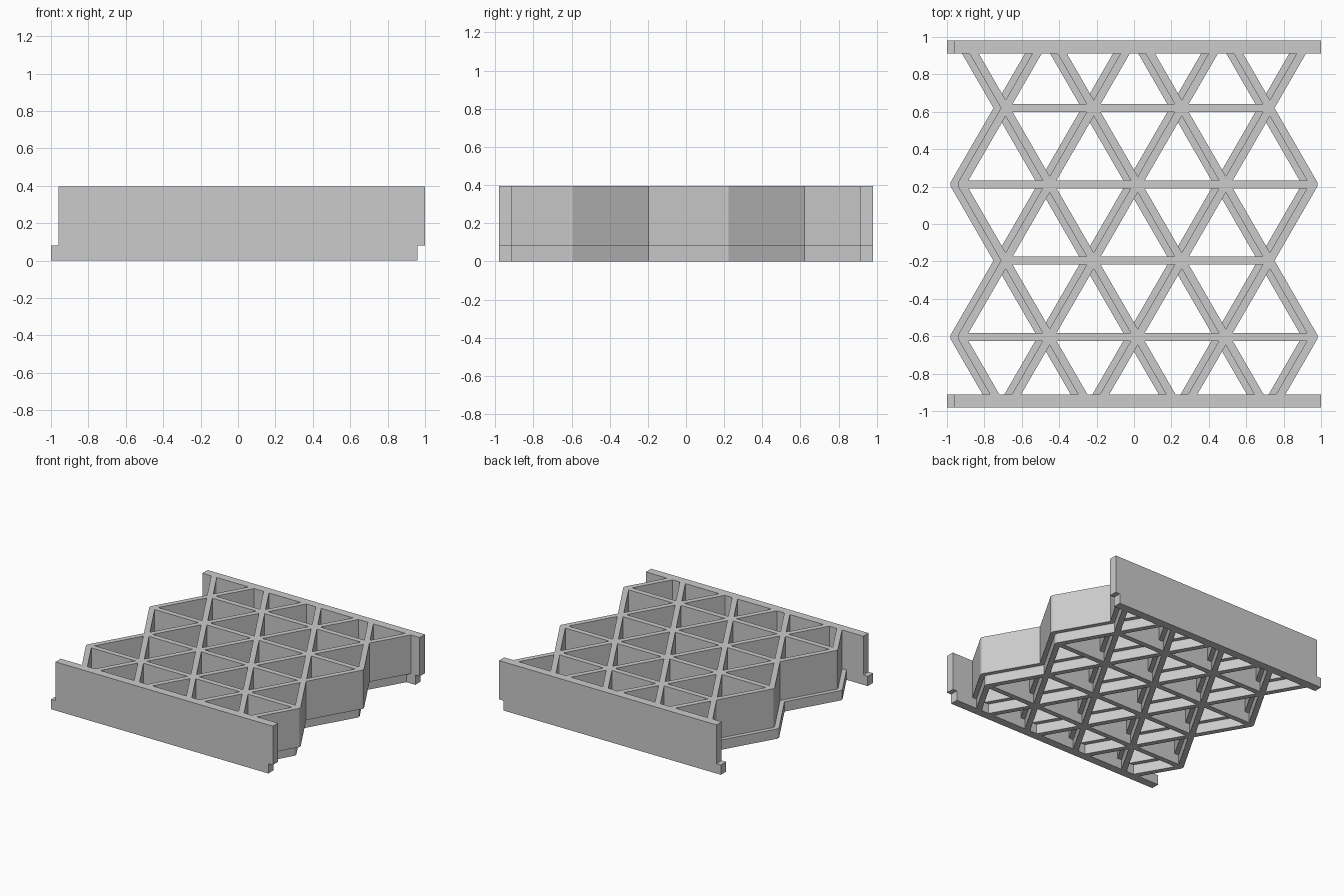
import bpy
import bmesh

if "Cube" in bpy.data.objects:
    bpy.data.objects.remove(bpy.data.objects["Cube"])

PITCH = 0.471            # node spacing along a row
ROW = 0.408              # distance between rows
HALF = 0.0215            # half the wall thickness
SLANT = HALF / 0.866     # the same, measured along x on a slanted wall
RAIL_X, RAIL_IN, RAIL_OUT = 0.98, 0.912, 0.98
STEP, TOP, SHIFT = 0.08, 0.396, 0.02

# Rows alternate between five and four nodes; the end rows lie in the rails
rows = [(1.028 - ROW * k, 5 - k % 2) for k in range(6)]

grey = bpy.data.materials.new("plain grey")
grey.use_nodes = True
grey.diffuse_color = (0.6, 0.6, 0.6, 1)
grey.node_tree.nodes["Principled BSDF"].inputs["Base Color"].default_value = (0.6, 0.6, 0.6, 1)


def clamp(y):
    return max(-RAIL_IN, min(RAIL_IN, y))


def triangle_hole(cx, base, way):
    """Triangular opening between three walls, cut off by the end rails."""
    def half_width(y):
        return PITCH / 2 * (1 - abs(y - base) / ROW) - SLANT
    tip = base + way * ROW * (1 - 2 * SLANT / PITCH)
    y0, y1 = clamp(base + way * HALF), clamp(tip)
    w0, w1 = half_width(y0), half_width(y1)
    loop = [(cx - w0, y0), (cx + w0, y0)]
    if w1 > 0.001:
        return loop + [(cx + w1, y1), (cx - w1, y1)]
    return loop + [(cx, y1)]


def right_edge():
    """Zigzag side with a rail at each end, listed from back to front."""
    def edge_x(y):
        k = min(4, int((rows[0][0] - y) / ROW))
        (ya, na), (yb, nb) = rows[k], rows[k + 1]
        t = (ya - y) / ROW
        return ((na - 1) * (1 - t) + (nb - 1) * t) * PITCH / 2 + SLANT - k * (ya - y - t * ROW)
    pts = [(RAIL_X, RAIL_OUT), (RAIL_X, RAIL_IN), (edge_x(RAIL_IN), RAIL_IN)]
    for y, n in rows[1:5]:
        x = (n - 1) * PITCH / 2 + SLANT
        if n == 5:       # slightly blunt outer corners
            pts += [(x - 0.006, y + 0.0104), (x - 0.006, y - 0.0104)]
        else:
            pts.append((x, y))
    return pts + [(edge_x(-RAIL_IN), -RAIL_IN), (RAIL_X, -RAIL_IN), (RAIL_X, -RAIL_OUT)]


def build_panel(name, shift, z0, z1):
    """Fill the outline around its openings and extrude it upwards."""
    side = right_edge()
    loops = [side + [(-x, y) for x, y in reversed(side)]]
    for k, (y, n) in enumerate(rows):
        for i in range(n - 1):
            cx = (i - (n - 2) / 2) * PITCH
            if k > 0:
                loops.append(triangle_hole(cx, y, 1))
            if k < 5:
                loops.append(triangle_hole(cx, y, -1))
    bm = bmesh.new()
    for loop in loops:
        vs = [bm.verts.new((x + shift, y, z0)) for x, y in loop]
        for a, b in zip(vs, vs[1:] + vs[:1]):
            bm.edges.new((a, b))
    bmesh.ops.triangle_fill(bm, use_beauty=True, edges=bm.edges[:], normal=(0, 0, 1))
    raised = bmesh.ops.extrude_face_region(bm, geom=bm.faces[:], use_keep_orig=True)
    top = [g for g in raised["geom"] if isinstance(g, bmesh.types.BMVert)]
    bmesh.ops.translate(bm, verts=top, vec=(0, 0, z1 - z0))
    bmesh.ops.recalc_face_normals(bm, faces=bm.faces[:])
    mesh = bpy.data.meshes.new(name)
    bm.to_mesh(mesh)
    bm.free()
    mesh.materials.append(grey)
    bpy.context.collection.objects.link(bpy.data.objects.new(name, mesh))


# Two stacked layers, offset sideways to leave an interlocking step
build_panel("lower_lattice_with_rails", -SHIFT, 0, STEP)
build_panel("upper_lattice_with_rails", SHIFT, STEP, TOP)
